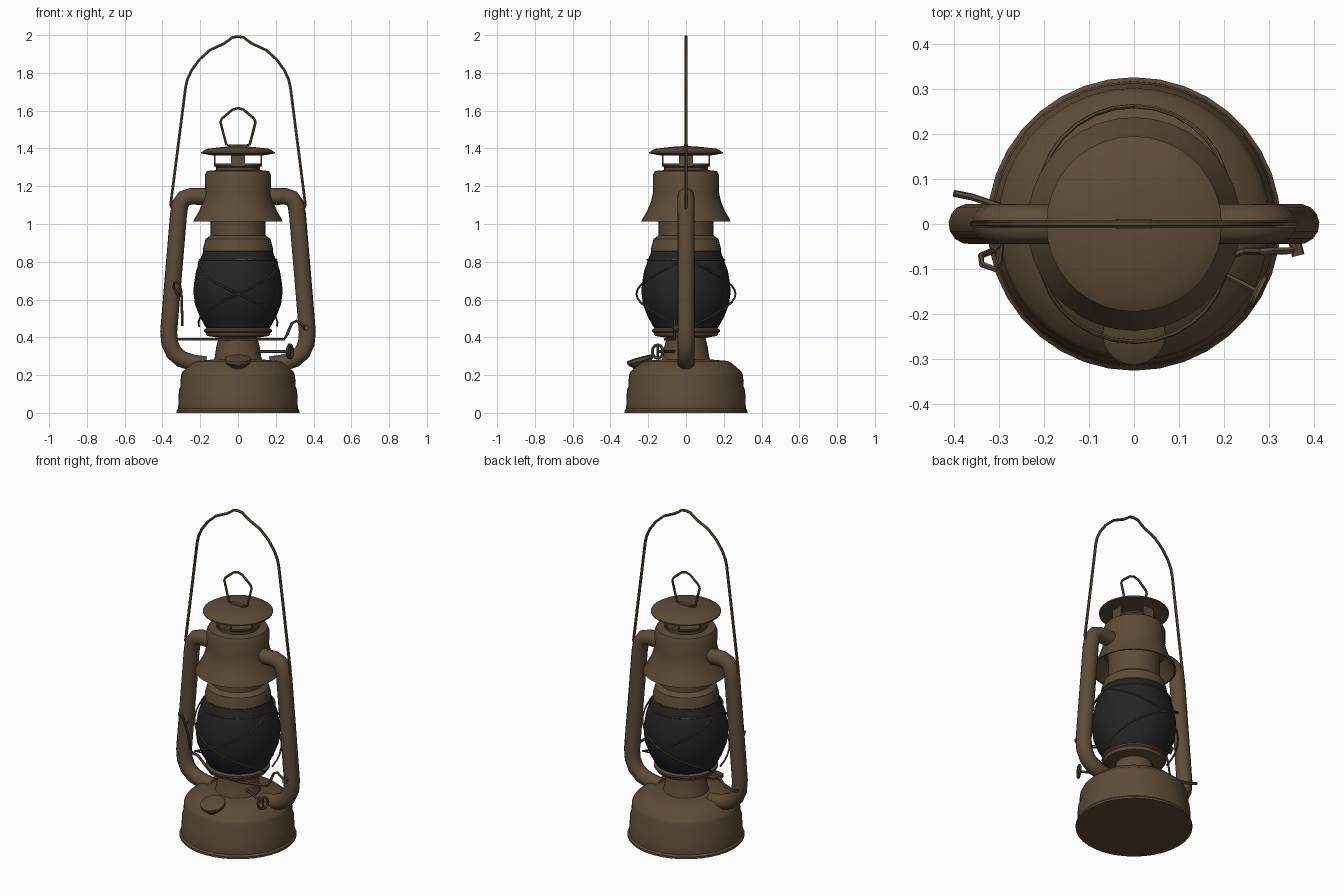
import bpy, math
from math import sin, cos, radians
from mathutils import Vector

cube = bpy.data.objects.get("Cube")
if cube:
    bpy.data.objects.remove(cube, do_unlink=True)


def material(name, rgb):
    m = bpy.data.materials.new(name)
    m.use_nodes = True
    m.diffuse_color = (*rgb, 1)
    m.node_tree.nodes["Principled BSDF"].inputs["Base Color"].default_value = (*rgb, 1)
    return m


BROWN = material("aged brown metal", (0.11, 0.072, 0.04))
DARK = material("dark glass", (0.017, 0.017, 0.018))


def finish(obj, mat):
    obj.data.materials.append(mat)
    bpy.ops.object.select_all(action='DESELECT')
    obj.select_set(True)
    bpy.context.view_layer.objects.active = obj
    bpy.ops.object.shade_smooth_by_angle(angle=radians(35))
    return obj


def mesh_object(name, verts, faces, mat):
    me = bpy.data.meshes.new(name)
    me.from_pydata(verts, [], faces)
    obj = bpy.data.objects.new(name, me)
    bpy.context.collection.objects.link(obj)
    return finish(obj, mat)


def lathe(name, profile, mat=BROWN, n=36, closed=False):
    """Spin (radius, height) points, listed bottom to top, around z."""
    verts = [(r * cos(math.tau * i / n), r * sin(math.tau * i / n), z)
             for r, z in profile for i in range(n)]
    rows = len(profile)
    faces = []
    for j in range(rows if closed else rows - 1):
        a, b = j * n, (j + 1) % rows * n
        faces += [(a + i, a + (i + 1) % n, b + (i + 1) % n, b + i) for i in range(n)]
    if not closed:
        faces.append(tuple(reversed(range(n))))
        faces.append(tuple(range((rows - 1) * n, rows * n)))
    return mesh_object(name, verts, faces, mat)


def tube(name, points, radius, sides=6, cyclic=False):
    """Sweep a round section along a path, carrying the frame along it."""
    pts = [Vector(p) for p in points]
    count = len(pts)
    verts, faces, normal = [], [], None
    for i, p in enumerate(pts):
        before = pts[i - 1] if i or cyclic else p
        after = pts[(i + 1) % count] if i < count - 1 or cyclic else p
        t = (after - before).normalized()
        if normal is None:
            normal = t.orthogonal()
        normal = (normal - t * normal.dot(t)).normalized()
        side = t.cross(normal)
        for k in range(sides):
            a = math.tau * k / sides
            verts.append(p + (normal * cos(a) + side * sin(a)) * radius)
    for i in range(count if cyclic else count - 1):
        a, b = i * sides, (i + 1) % count * sides
        faces += [(a + k, a + (k + 1) % sides, b + (k + 1) % sides, b + k)
                  for k in range(sides)]
    if not cyclic:
        faces.append(tuple(reversed(range(sides))))
        faces.append(tuple(range((count - 1) * sides, count * sides)))
    return mesh_object(name, verts, faces, BROWN)


def mirrored(half):
    """Complete a left-right symmetric path that ends on x = 0."""
    return half + [(-x, y, z) for x, y, z in reversed(half[:-1])]


def box(name, centre, size, turn=0):
    bpy.ops.mesh.primitive_cube_add(size=1, location=centre, rotation=(0, 0, turn))
    obj = bpy.context.object
    obj.name, obj.scale = name, size
    return finish(obj, BROWN)


# Fuel tank, burner and globe plate
lathe("fuel_tank", [(.326, 0), (.326, .012), (.317, .022), (.313, .12), (.305, .14),
                    (.302, .2), (.292, .22), (.24, .265), (.22, .275), (.13, .283)])
lathe("burner", [(.13, .275), (.122, .3), (.115, .35), (.104, .395), (.104, .415)])
lathe("globe_plate", [(.12, .4), (.165, .408), (.172, .425), (.18, .43),
                      (.18, .44), (.165, .45)])

# Glass globe
lathe("glass_globe", [(.162, .44), (.178, .465), (.205, .515), (.228, .575), (.235, .63),
                      (.234, .68), (.222, .75), (.205, .8), (.182, .86)], DARK)

# Chimney collar, bell and neck
lathe("chimney_collar", [(.18, .85), (.186, .858), (.184, .875), (.172, .92),
                         (.145, .94), (.145, 1.1)])
lathe("chimney_bell", [(.14, 1.1), (.165, 1.1), (.195, 1.06), (.228, 1.012), (.237, 1.012),
                       (.232, 1.025), (.205, 1.07), (.185, 1.12), (.174, 1.17),
                       (.176, 1.255), (.165, 1.28), (.12, 1.285)], closed=True)
lathe("chimney_neck", [(.115, 1.275), (.117, 1.3), (.127, 1.31), (.127, 1.32)])
for i in range(4):
    a = i * math.pi / 2
    box("vent_post", (.122 * cos(a), .122 * sin(a), 1.34), (.008, .075, .07), a)

# Cap with its clip and ring
lathe("cap", [(.13, 1.362), (.185, 1.372), (.195, 1.372), (.195, 1.38),
              (.165, 1.398), (.08, 1.408), (.02, 1.412)])
box("ring_clip", (0, 0, 1.414), (.08, .022, .016))
tube("lifting_ring", mirrored([(.04, 0, 1.415), (.062, 0, 1.42), (.093, 0, 1.54),
                               (.085, 0, 1.558), (.03, 0, 1.605), (0, 0, 1.614)]), .007)

# Side air tubes
for name, s in (("left_air_tube", 1), ("right_air_tube", -1)):
    path = [(.14, 1.145), (.25, 1.147), (.285, 1.135), (.306, 1.105), (.315, 1.05),
            (.367, .43), (.362, .37), (.34, .32), (.3, .285), (.24, .265), (.17, .255)]
    tube(name, [(s * x, 0, z) for x, z in path], .045, 14)

# Carrying handle
bail = [(.33, 1.095), (.352, 1.083), (.357, 1.1), (.278, 1.72), (.268, 1.765), (.245, 1.815),
        (.205, 1.87), (.15, 1.92), (.075, 1.955), (.05, 1.972), (.03, 1.988), (0, 1.992)]
tube("carrying_handle", mirrored([(x, 0, z) for x, z in bail]), .008)

# Crossed guard wires, front and back
for face in (-90, 90):
    for lean in (-1, 1):
        wire = []
        for i in range(17):
            t = i / 8 - 1
            a = radians(face + 80 * t)
            r = .262 - .052 * t * t
            wire.append((r * cos(a), r * sin(a), .63 + lean * .17 * t))
        tube("guard_wire", wire, .005)
ring = [(.206 * cos(math.tau * i / 32), .206 * sin(math.tau * i / 32), .81) for i in range(32)]
tube("guard_ring", ring, .004, cyclic=True)

# Globe lift lever and its hook
tube("lift_lever", [(-.4, .068, .4), (-.36, .06, .39), (-.3, .04, .39), (-.1, -.11, .39),
                    (.1, -.11, .39), (.245, -.06, .39), (.262, -.06, .42), (.285, -.06, .475),
                    (.31, -.06, .488), (.34, -.06, .465), (.37, -.055, .445)], .008)
tube("lever_screw", [(.355, -.03, .45), (.365, -.07, .45)], .014, 8)
tube("lift_hook", [(-.295, -.04, .46), (-.297, -.06, .56), (-.3, -.09, .64), (-.31, -.1, .69),
                   (-.338, -.09, .69), (-.34, -.07, .665), (-.315, -.06, .62),
                   (-.3, -.045, .63)], .007)

# Wick knob
stem_end = Vector((.275, -.15, .325))
direction = Vector((.175, -.09, 0)).normalized()
tube("wick_stem", [(.08, -.05, .325), stem_end], .007)
across = direction.cross(Vector((0, 0, 1)))
loop = [stem_end + across * .032 * cos(math.tau * i / 12)
        + Vector((0, 0, .036 * sin(math.tau * i / 12))) for i in range(12)]
tube("wick_knob_rim", loop, .008, cyclic=True)
tube("wick_knob_bar", [loop[3], loop[9]], .006)

# Filler cap tilted to the front
filler = lathe("filler_cap", [(.045, -.06), (.048, -.035), (.062, -.022), (.07, -.012),
                              (.07, .004), (.06, .008), (.02, .01)], n=20)
filler.location = (0, -.245, .285)
filler.rotation_euler = (radians(16), 0, 0)
